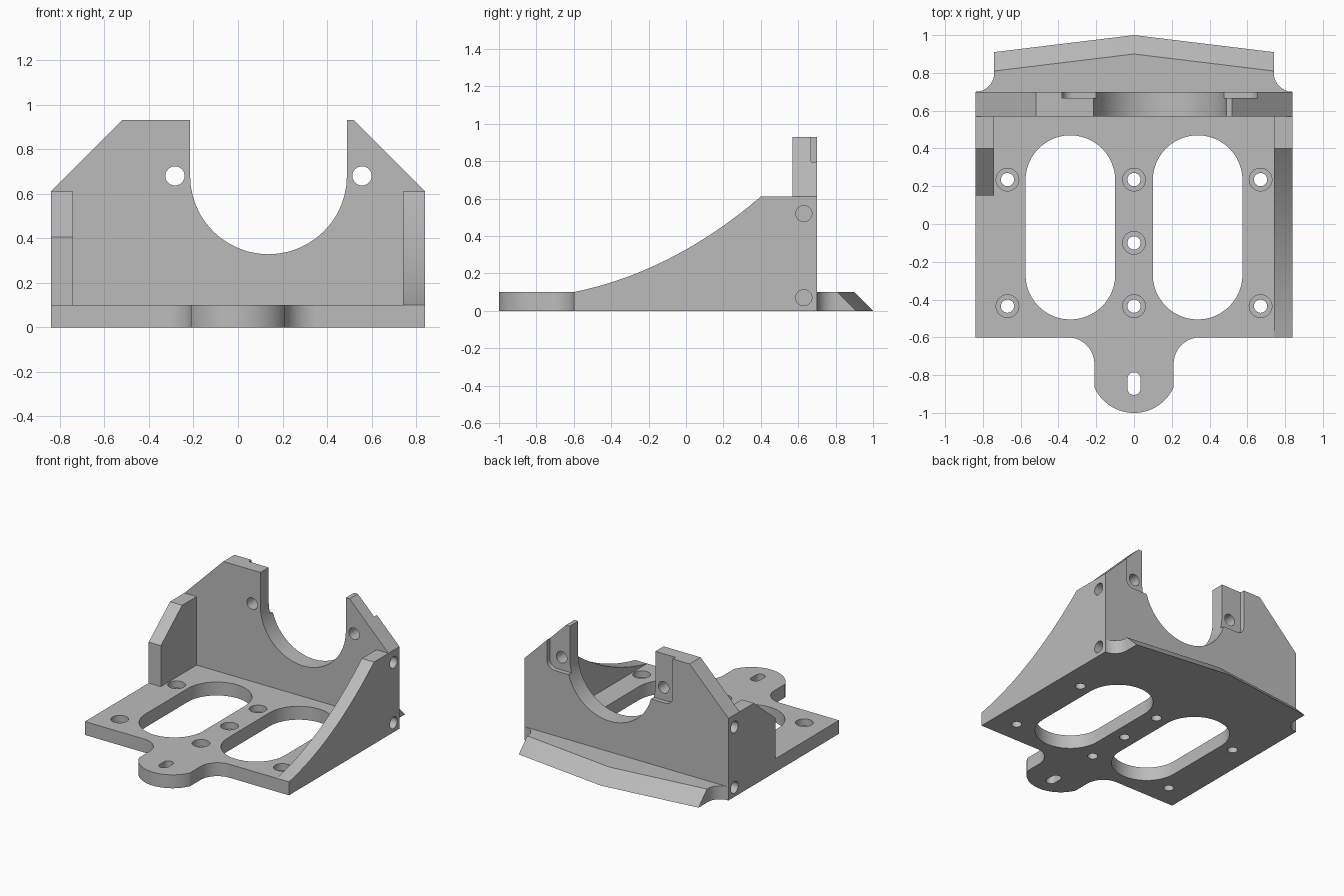
import bpy
import bmesh
from math import sin, cos, pi, radians

if "Cube" in bpy.data.objects:
    bpy.data.objects.remove(bpy.data.objects["Cube"])

grey = bpy.data.materials.new("plain_grey")
grey.use_nodes = True
GREY = (0.5, 0.5, 0.5, 1)
grey.diffuse_color = GREY
grey.node_tree.nodes["Principled BSDF"].inputs["Base Color"].default_value = GREY

W, T = 0.84, 0.10           # half width and plate thickness
WALL_Y, BACK_Y = 0.57, 0.70  # front and back of the upright wall


def arc(cx, cy, r, a0, a1, n=20):
    """Points on an arc, angles in degrees."""
    angles = [radians(a0 + (a1 - a0) * i / n) for i in range(n + 1)]
    return [(cx + r * cos(a), cy + r * sin(a)) for a in angles]


def slot(cx, cy, r, half=0.0):
    """Rounded slot lengthened along its second axis; a circle if half is 0."""
    top = arc(cx, cy + half, r, 0, 180, 24)
    bottom = arc(cx, cy - half, r, 180, 360, 24)
    return top + bottom if half else top[:-1] + bottom[:-1]


def mirrored(half, cx=0.0):
    """Add the mirror image of an open half outline."""
    return half + [(2 * cx - x, y) for x, y in reversed(half) if abs(x - cx) > 1e-5]


def prism(name, pts, axis, lo, hi):
    """Extrude an outline along the named axis."""
    place = {"x": lambda a, b, h: (h, a, b),
             "y": lambda a, b, h: (a, h, b),
             "z": lambda a, b, h: (a, b, h)}[axis]
    bm = bmesh.new()
    n = len(pts)
    low = [bm.verts.new(place(a, b, lo)) for a, b in pts]
    high = [bm.verts.new(place(a, b, hi)) for a, b in pts]
    bm.faces.new(low)
    bm.faces.new(high)
    for i in range(n):
        j = (i + 1) % n
        bm.faces.new((low[i], low[j], high[j], high[i]))
    bmesh.ops.recalc_face_normals(bm, faces=bm.faces)
    mesh = bpy.data.meshes.new(name)
    bm.to_mesh(mesh)
    bm.free()
    mesh.materials.append(grey)
    obj = bpy.data.objects.new(name, mesh)
    bpy.context.collection.objects.link(obj)
    return obj


def activate(obj):
    bpy.ops.object.select_all(action="DESELECT")
    obj.select_set(True)
    bpy.context.view_layer.objects.active = obj


def cut(obj, pts, axis, lo, hi):
    """Remove an extruded outline from a part."""
    cutter = prism("cutter", pts, axis, lo, hi)
    cutter.hide_render = True
    mod = obj.modifiers.new("cut", "BOOLEAN")
    mod.operation, mod.solver, mod.object = "DIFFERENCE", "EXACT", cutter
    activate(obj)
    bpy.ops.object.modifier_apply(modifier=mod.name)
    bpy.data.objects.remove(cutter)


# Base plate with the front tab and the rear lip
nose = arc(0, -0.77, 0.23, -90, -24, 16)
neck = arc(0.35, -0.74, 0.14, 180, 90)
lip_root = arc(W, BACK_Y + 0.10, 0.10, 270, 180)
outline = nose + neck + [(W, -0.60)] + lip_root + [(0.74, 0.91), (0, 1.0)]
base = prism("base_plate", mirrored(outline), "z", 0, T)
for v in base.data.vertices:          # slope the rear edge of the lip
    if v.co.y > 0.85 and v.co.z > T / 2:
        v.co.y -= 0.10

for side in (-1, 1):
    cut(base, slot(side * 0.337, -0.018, 0.2375, 0.25), "z", -0.1, 0.3)
cut(base, slot(0, -0.845, 0.035, 0.025), "z", -0.1, 0.3)

# Counterbored screw holes
screws = [(x, y) for x in (-0.67, 0, 0.67) for y in (0.235, -0.435)] + [(0, -0.10)]
for x, y in screws:
    cut(base, slot(x, y, 0.06), "z", 0.05, 0.3)
    cut(base, slot(x, y, 0.035), "z", -0.1, 0.2)

# Upright back wall with the round notch
CX, CZ = 0.137, 0.68
wall = prism("back_wall", mirrored([(-W, T), (-W, 0.61), (-0.52, 0.93)]),
             "y", WALL_Y, BACK_Y)
cut(wall, slot(CX, CZ + 0.5, 0.352, 0.5), "y", 0.4, 0.9)

# Rear pockets and bolt holes beside the notch
pocket = arc(CX - 0.457, 0.645, 0.06, 180, 270, 12) + [(CX - 0.25, 0.585), (CX - 0.25, 1.1)]
pocket.append((CX - 0.517, 1.1))
for side in (1, -1):
    cut(wall, [(CX + side * (x - CX), z) for x, z in pocket], "y", 0.667, 0.9)
    cut(wall, slot(CX - side * 0.42, CZ, 0.043), "y", 0.4, 0.9)

# Blind holes in both ends of the wall
for side in (-1, 1):
    lo, hi = sorted((side * 0.55, side * 1.0))
    cut(wall, slot(0.63, 0.52, 0.043), "x", lo, hi)
    for part in (wall, base):
        cut(part, slot(0.63, 0.07, 0.043), "x", lo, hi)

# Side braces: a long curved one and a short sloped one
steps = [i / 24 for i in range(25)]
curve = [(-0.6 * (1 - t) ** 2 - 0.154 * t * (1 - t) + 0.4 * t * t,
          T * (1 - t) ** 2 + 0.41 * t * (1 - t) + 0.61 * t * t) for t in steps]
left_brace = prism("left_brace", curve + [(WALL_Y, 0.61), (WALL_Y, T)], "x", 0.74, W)
right_brace = prism("right_brace", [(0.15, T), (0.15, 0.405), (0.40, 0.61),
                                    (WALL_Y, 0.61), (WALL_Y, T)], "x", -W, -0.74)

for part in (base, wall, left_brace, right_brace):
    activate(part)
    bpy.ops.object.shade_smooth_by_angle(angle=radians(25))
